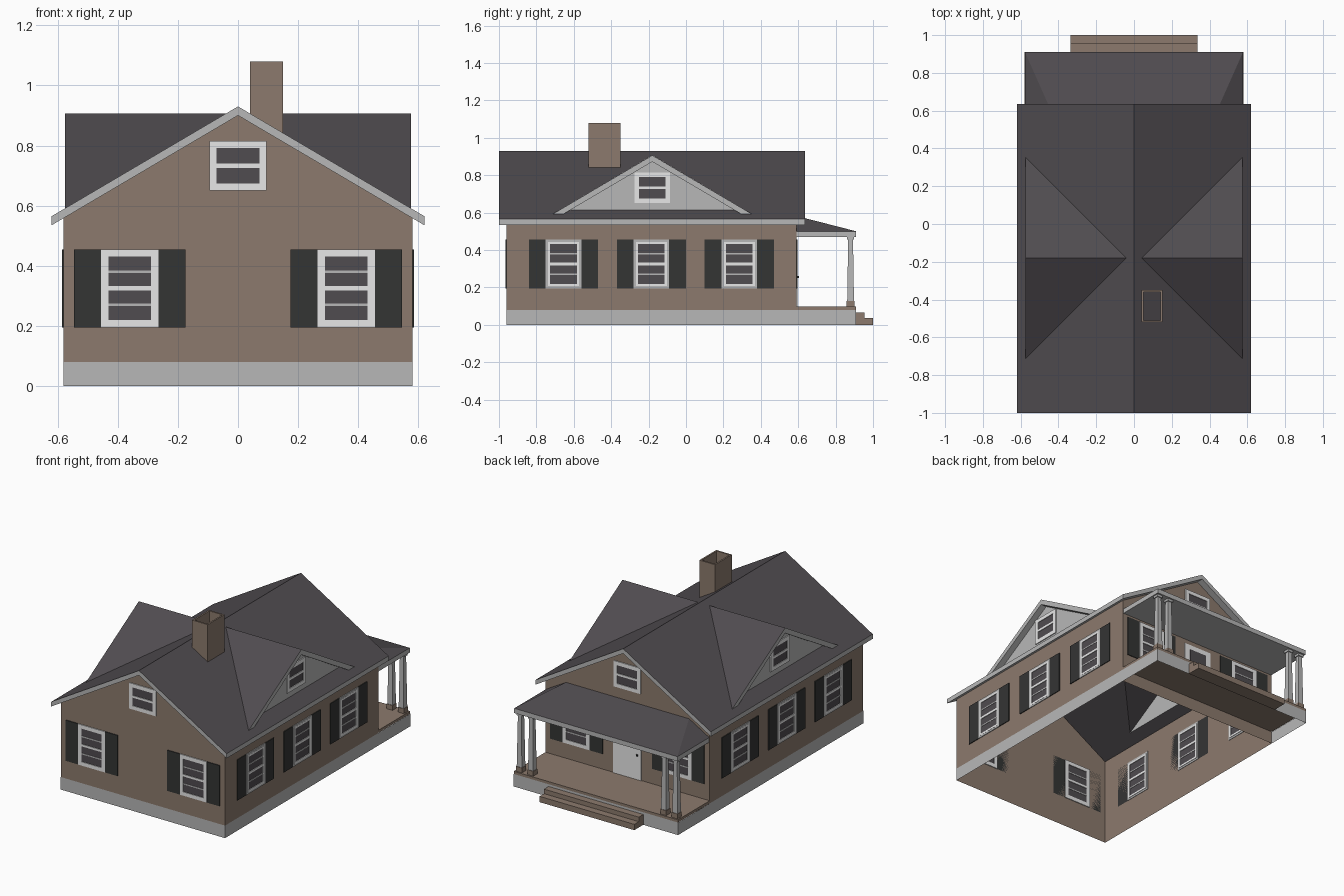
import bpy
from math import radians
from mathutils import Vector, Matrix

cube = bpy.data.objects.get("Cube")
if cube:
    bpy.data.objects.remove(cube, do_unlink=True)


def material(name, rgb):
    m = bpy.data.materials.new(name)
    m.use_nodes = True
    m.diffuse_color = (*rgb, 1)
    m.node_tree.nodes["Principled BSDF"].inputs["Base Color"].default_value = (*rgb, 1)
    return m


SIDING = material("brown siding", (.262, .195, .153))
TRIM = material("light grey trim", (.474, .474, .474))
WHITE = material("white paint", (.95, .95, .95))
ROOF = material("charcoal shingle and glass", (.08, .072, .08))
SHUTTER = material("black shutter", (.034, .035, .034))


class Part:
    """Collects polygons and boxes, then becomes one object."""

    def __init__(self, name):
        self.name, self.verts, self.faces, self.mats, self.slots = name, [], [], [], []

    def poly(self, points, mat, inside):
        # wind each polygon so that it faces away from the inside point
        p = [Vector(q) for q in points]
        mid = sum(p, Vector()) / len(p)
        normal = (p[1] - p[0]).cross(p[2] - p[0])
        if normal.dot(mid - Vector(inside)) < 0:
            p.reverse()
        n = len(self.verts)
        self.verts += p
        self.faces.append(range(n, n + len(p)))
        if mat not in self.mats:
            self.mats.append(mat)
        self.slots.append(self.mats.index(mat))

    def frustum(self, low, high, mat):
        # low and high are (x0, x1, y0, y1, z) rectangles
        def ring(r):
            return [(r[0], r[2], r[4]), (r[1], r[2], r[4]), (r[1], r[3], r[4]), (r[0], r[3], r[4])]
        a, b = ring(low), ring(high)
        mid = sum((Vector(v) for v in a + b), Vector()) / 8
        self.poly(a, mat, mid)
        self.poly(b, mat, mid)
        for i in range(4):
            j = (i + 1) % 4
            self.poly([a[i], a[j], b[j], b[i]], mat, mid)

    def box(self, x0, x1, y0, y1, z0, z1, mat):
        self.frustum((x0, x1, y0, y1, z0), (x0, x1, y0, y1, z1), mat)

    def build(self, matrix=None):
        me = bpy.data.meshes.new(self.name)
        me.from_pydata(self.verts, [], [list(f) for f in self.faces])
        for m in self.mats:
            me.materials.append(m)
        me.polygons.foreach_set("material_index", self.slots)
        ob = bpy.data.objects.new(self.name, me)
        if matrix:
            ob.matrix_world = matrix
        bpy.context.collection.objects.link(ob)
        return ob


# Main dimensions
W, FRONT, BACK, PORCH = .58, -.96, .59, .91
EAVE, R0, R1, RIDGE = .62, -1.0, .635, .93
PITCH, THICK = .589, .03
CORE = (0, -.18, .3)


def roof_z(x):
    return RIDGE - PITCH * abs(x)


# Walls: open shell with two gables
walls = Part("walls")
top = roof_z(W) - THICK
for y in (FRONT, BACK):
    walls.poly([(-W, y, 0), (W, y, 0), (W, y, top), (0, y, RIDGE - THICK), (-W, y, top)], SIDING, CORE)
for x in (-W, W):
    walls.poly([(x, FRONT, 0), (x, BACK, 0), (x, BACK, top), (x, FRONT, top)], SIDING, CORE)
walls.build()

# Foundation band around house and porch
base = Part("foundation")
B = W + .001
for x in (-B, B):
    base.poly([(x, FRONT, 0), (x, PORCH, 0), (x, PORCH, .08), (x, FRONT, .08)], TRIM, CORE)
for y in (FRONT - .001, PORCH):
    base.poly([(-B, y, 0), (B, y, 0), (B, y, .08), (-B, y, .08)], TRIM, CORE)
base.build()

# Main roof, with an opening under each dormer, plus fascia and soffits
DC, FACE, OVER, PEAK = -.18, .535, .575, .906
half = (PEAK - roof_z(FACE)) / PITCH
roof = Part("main_roof")
edge = Part("main_roof_trim")
for s in (-1, 1):
    def at(x, y, drop=0):
        return (s * x, y, roof_z(x) - drop)
    a, b, c, d = at(0, R0), at(EAVE, R0), at(EAVE, R1), at(0, R1)
    p, q, r = at(.04, DC), at(FACE, DC - half), at(FACE, DC + half)
    for f in ([a, b, q, p], [b, c, r, q], [c, d, p, r], [d, a, p]):
        roof.poly(f, ROOF, CORE)
    edge.poly([b, c, at(EAVE, R1, THICK), at(EAVE, R0, THICK)], TRIM, CORE)
    edge.poly([at(W, R0, THICK), at(EAVE, R0, THICK), at(EAVE, R1, THICK), at(W, R1, THICK)], TRIM, (0, 0, 2))
    for y, wall in ((R0, FRONT), (R1, BACK)):
        edge.poly([at(0, y), at(EAVE, y), at(EAVE, y, THICK), at(0, y, THICK)], TRIM, CORE)
        edge.poly([at(0, y, THICK), at(EAVE, y, THICK), at(EAVE, wall, THICK), at(0, wall, THICK)],
                  TRIM, (0, 0, 2))
roof.build()
edge.build()

# Side dormers: gable face, two roof triangles, rake boards and soffits
for s, side in ((1, "left"), (-1, "right")):
    dormer = Part(side + "_dormer")
    low, mid = roof_z(OVER), roof_z(FACE)
    tip = PEAK - .034
    dormer.poly([(s * FACE, DC - half, mid), (s * FACE, DC + half, mid), (s * FACE, DC, PEAK)], TRIM, CORE)
    for t in (-1, 1):
        outer = (s * OVER, DC + t * (PEAK - low) / PITCH, low)
        inner = (s * OVER, DC + t * (tip - low) / PITCH, low)
        peak, under = (s * OVER, DC, PEAK), (s * OVER, DC, tip)
        dormer.poly([(s * .04, DC, PEAK), peak, outer], ROOF, CORE)
        dormer.poly([outer, peak, under, inner], TRIM, CORE)
        dormer.poly([under, inner, (s * FACE, DC + t * (tip - mid) / PITCH, mid), (s * FACE, DC, tip)],
                    TRIM, (0, DC, 3))
    dormer.build()

# Chimney: open flue with four thin walls
chimney = Part("chimney")
x0, x1, y0, y1, t = .04, .15, -.52, -.35, .01
for r in ((x0, x1, y0, y0 + t), (x0, x1, y1 - t, y1), (x0, x0 + t, y0 + t, y1 - t), (x1 - t, x1, y0 + t, y1 - t)):
    chimney.box(*r, .83, 1.08, SIDING)
chimney.build()


def window(name, angle, dist, u, z0, z1, hw=.095, big=True, trim=False):
    """Sash window on the wall facing the given turn from the front."""
    w = Part(name)
    g = .024
    m = (z0 + z1) / 2
    w.box(-hw + g / 2, hw - g / 2, -.002, .002, z0 + g / 2, z1 - g / 2, ROOF)
    e = .012 if trim else 0
    for lo, hi, mat, v0, v1 in ((0, e, TRIM, -.005, .003), (e, g, WHITE, -.006, .006)):
        if hi > lo:
            for k in (-1, 1):
                a, b = sorted((k * (hw - lo), k * (hw - hi)))
                w.box(a, b, v0, v1, z0 + lo, z1 - lo, mat)
            w.box(-hw + hi, hw - hi, v0, v1, z0 + lo, z0 + hi, mat)
            w.box(-hw + hi, hw - hi, v0, v1, z1 - hi, z1 - lo, mat)
    w.box(-hw + g, hw - g, -.006, .006, m - .007, m + .007, WHITE)
    if big:
        for z in (m - .055, m + .055):
            w.box(-hw + g, hw - g, -.004, .004, z - .004, z + .004, TRIM)
        for k in (-1, 1):
            a, b = sorted((k * hw, k * (hw + .09)))
            w.box(a, b, -.005, 0, z0, z1, SHUTTER)
    w.build(Matrix.Rotation(radians(angle), 4, "Z") @ Matrix.Translation((u, -dist, 0)))


# Windows on all four sides
for u in (-.36, .36):
    window("front_window", 0, -FRONT, u, .195, .455)
    window("porch_window", 180, BACK, u, .195, .455)
for y in (-.655, -.185, .285):
    window("left_window", 90, W, y, .195, .455, trim=True)
    window("right_window", -90, W, -y, .195, .455, trim=True)
window("front_gable_window", 0, -FRONT, 0, .65, .815, big=False)
window("back_gable_window", 180, BACK, 0, .65, .815, big=False)
window("left_dormer_window", 90, FACE, DC, .65, .815, big=False)
window("right_dormer_window", -90, FACE, -DC, .65, .815, big=False)

# Porch door with glass panel and knob
door = Part("door")
door.box(-.1, .1, BACK - .004, BACK + .005, .097, .44, WHITE)
door.box(-.06, .06, BACK + .004, BACK + .007, .31, .41, ROOF)
door.box(-.078, -.068, BACK + .004, BACK + .014, .25, .26, SHUTTER)
door.build()

# Porch floor and steps
porch = Part("porch_floor")
porch.box(-W, W, BACK, PORCH, .08, .097, SIDING)
porch.build()
steps = Part("steps")
steps.box(-.335, .335, PORCH, .955, 0, .066, SIDING)
steps.box(-.335, .335, .955, 1.0, 0, .037, SIDING)
steps.build()

# Paired tapered columns at the porch corners
for x in (-.55, -.47, .47, .55):
    col = Part("porch_column")

    def square(h, z):
        return (x - h, x + h, .88 - h, .88 + h, z)
    col.frustum(square(.021, .097), square(.021, .128), SIDING)
    col.frustum(square(.018, .128), square(.013, .455), TRIM)
    col.frustum(square(.019, .455), square(.019, .47), TRIM)
    col.build()

# Hipped porch roof over a flat ceiling
hip = Part("porch_roof")
P, h, z0, z1 = .577, .435, .5, .582
hip.box(-P, P, BACK, PORCH, .47, z0, TRIM)
hip.poly([(-P, PORCH, z0), (P, PORCH, z0), (h, BACK, z1), (-h, BACK, z1)], ROOF, CORE)
for s in (-1, 1):
    hip.poly([(s * P, PORCH, z0), (s * P, BACK, z0), (s * h, BACK, z1)], ROOF, CORE)
hip.build()
